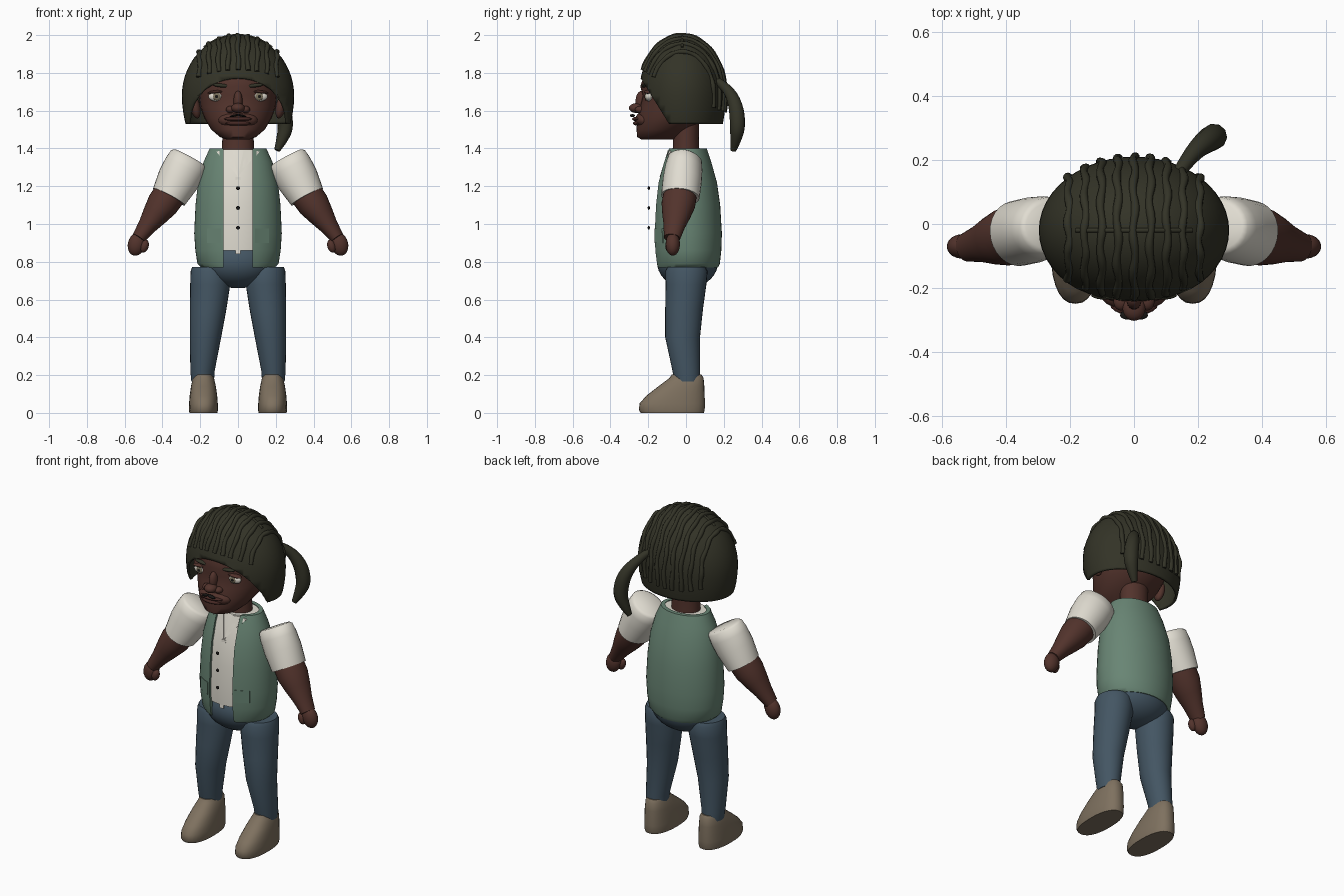
import bpy, bmesh, math
from mathutils import Vector, Matrix

cube = bpy.data.objects.get("Cube")
if cube:
    bpy.data.objects.remove(cube, do_unlink=True)


def material(name, r, g, b):
    m = bpy.data.materials.new(name)
    m.use_nodes = True
    m.diffuse_color = (r, g, b, 1)
    bsdf = m.node_tree.nodes["Principled BSDF"]
    bsdf.inputs["Base Color"].default_value = (r, g, b, 1)
    bsdf.inputs["Roughness"].default_value = 0.8
    return m


SKIN = material("brown skin", .085, .033, .025)
LIP = material("dark lip", .06, .021, .017)
HAIR = material("dark olive hair", .033, .033, .02)
CLOTH = material("off white cloth", .75, .72, .64)
VEST = material("sage green", .14, .235, .175)
DENIM = material("slate blue denim", .057, .092, .125)
SHOE = material("taupe suede", .21, .165, .115)
EYE = material("eye white", .72, .68, .6)
IRIS = material("hazel iris", .2, .17, .11)
BLACK = material("near black", .01, .009, .008)


def finish(name, bm, mat, angle=50):
    bmesh.ops.recalc_face_normals(bm, faces=bm.faces)
    mesh = bpy.data.meshes.new(name)
    bm.to_mesh(mesh)
    bm.free()
    mesh.materials.append(mat)
    ob = bpy.data.objects.new(name, mesh)
    bpy.context.collection.objects.link(ob)
    bpy.ops.object.select_all(action='DESELECT')
    ob.select_set(True)
    bpy.context.view_layer.objects.active = ob
    bpy.ops.object.shade_smooth_by_angle(angle=math.radians(angle))
    return ob


def skin_rings(bm, rings):
    """Join closed rings of points into a tube; returns the vertex rings."""
    vs = [[bm.verts.new(p) for p in ring] for ring in rings]
    n = len(vs[0])
    for a, b in zip(vs, vs[1:]):
        for i in range(n):
            j = (i + 1) % n
            bm.faces.new((a[i], a[j], b[j], b[i]))
    return vs


def oval(z, cx, cy, rx, ry, power=1.0, n=28):
    pts = []
    for i in range(n):
        t = 2 * math.pi * i / n
        s, c = math.sin(t), math.cos(t)
        pts.append((cx + rx * math.copysign(abs(s) ** power, s),
                    cy - ry * math.copysign(abs(c) ** power, c), z))
    return pts


def loft(name, rings, mat, power=1.0, start=None, end=None):
    """Capped tube through ovals (z, cx, cy, rx, ry), optionally laid from start towards end."""
    bm = bmesh.new()
    vs = skin_rings(bm, [oval(*r, power=power) for r in rings])
    bm.faces.new(vs[0])
    bm.faces.new(vs[-1])
    if start:
        d = Vector(end) - Vector(start)
        turn = d.to_track_quat('Z', 'Y').to_matrix().to_4x4()
        bm.transform(Matrix.Translation(start) @ turn)
    return finish(name, bm, mat)


def ball(name, loc, size, mat, tilt=0, segs=20):
    bm = bmesh.new()
    bmesh.ops.create_uvsphere(bm, u_segments=segs, v_segments=segs // 2 + 2, radius=1)
    bm.transform(Matrix.Translation(loc) @ Matrix.Rotation(tilt, 4, 'Y') @ Matrix.Diagonal((*size, 1)))
    return finish(name, bm, mat)


def cord(name, paths, mat, bevel, kind='POLY'):
    """Round cords through points (x, y, z, radius factor)."""
    cu = bpy.data.curves.new(name, 'CURVE')
    cu.dimensions, cu.bevel_depth, cu.bevel_resolution = '3D', bevel, 3
    cu.use_fill_caps = True
    for path in paths:
        sp = cu.splines.new(kind)
        sp.points.add(len(path) - 1)
        for p, q in zip(sp.points, path):
            p.co, p.radius = (*q[:3], 1), q[3]
        if kind == 'NURBS':
            sp.order_u, sp.use_endpoint_u = 3, True
        sp.use_smooth = True
    cu.materials.append(mat)
    ob = bpy.data.objects.new(name, cu)
    bpy.context.collection.objects.link(ob)


# Torso outline: height, half width, centre y, half depth
TORSO = [(.77, .195, .005, .165), (.79, .215, .007, .172), (.86, .226, .007, .18),
         (.95, .232, .007, .183), (1.1, .225, .006, .175), (1.22, .212, .004, .16),
         (1.33, .182, .003, .13), (1.4, .15, .003, .107)]


def torso_y(x, z, inset=0.0):
    """Front surface of the torso at x and z."""
    for a, b in zip(TORSO, TORSO[1:]):
        if z <= b[0]:
            break
    f = (z - a[0]) / (b[0] - a[0])
    rx, cy, ry = (a[i] + f * (b[i] - a[i]) - (inset if i != 2 else 0) for i in (1, 2, 3))
    return cy - ry * math.sqrt(max(0, 1 - (x / rx) ** 2))


def panel(name, outline, mat, inset=0.0, lift=.006):
    """Thin plate with an (x, z) outline laid on the torso front."""
    bm = bmesh.new()
    rings = [[(x, torso_y(x, z, inset) + dy, z) for x, z in outline] for dy in (-lift, .003)]
    vs = skin_rings(bm, rings)
    for ring in vs:
        bm.faces.new(ring)
    finish(name, bm, mat, 20)


# Shirt body
loft("shirt", [(min(max(z, .83), 1.395), 0, cy, rx - .013, ry - .013)
               for z, rx, cy, ry in TORSO[2:]], CLOTH)

# Vest: open-fronted wall with thickness
bm = bmesh.new()
rings, N = [], 40
for z, rx, cy, ry in TORSO:
    wall = []
    for off in (0, .024):
        w, d = rx - off, ry - off
        a = math.asin(.077 / w)
        arc = [a + (2 * math.pi - 2 * a) * i / N for i in range(N + 1)]
        pts = [(w * math.sin(t), cy - d * math.cos(t), z) for t in arc]
        wall += pts if off == 0 else pts[::-1]
    rings.append(wall)
vs = skin_rings(bm, rings)
for ring in (vs[0], vs[-1]):
    for i in range(N):
        bm.faces.new((ring[i], ring[i + 1], ring[-2 - i], ring[-1 - i]))
finish("vest", bm, VEST)

# Shirt front details
panel("shirt_placket", [(-.014, .84), (.014, .84), (.014, 1.25), (-.014, 1.25)], CLOTH, .013, .003)
for z in (1.19, 1.085, .98):
    ball("shirt_button", (0, -.197, z), (.01, .006, .01), BLACK, segs=12)

# Pelvis and neck
ball("pelvis", (0, .008, .8), (.2, .162, .14), DENIM, segs=32)
loft("neck", [(1.36, 0, 0, .088, .072), (1.45, 0, 0, .083, .068), (1.62, 0, 0, .085, .07)], SKIN)

# Head
loft("head", [(1.447, 0, -.15, .06, .085), (1.46, 0, -.15, .095, .108), (1.5, 0, -.125, .142, .137),
              (1.56, 0, -.07, .178, .188), (1.62, 0, -.045, .2, .2), (1.68, 0, -.03, .207, .2),
              (1.73, 0, -.03, .21, .212), (1.79, 0, -.03, .2, .19), (1.88, 0, -.03, .14, .13)], SKIN)
ball("nose_bridge", (0, -.235, 1.65), (.024, .032, .055), SKIN)
ball("nose_tip", (0, -.262, 1.614), (.036, .04, .026), SKIN)
ball("upper_lip", (0, -.25, 1.556), (.075, .036, .013), LIP)
ball("lower_lip", (0, -.248, 1.533), (.068, .033, .014), LIP)
ball("mouth_muzzle", (0, -.22, 1.55), (.105, .05, .045), SKIN)
ball("chin", (0, -.225, 1.482), (.06, .035, .03), SKIN)

# Hair shell, trimmed along the hairline and the nape
HC, RX, RY = Vector((0, -.02, 1.68)), .297, .23


def dome_z(h):
    return HC.z + h * (.32 if h > 0 else .42)


bm = bmesh.new()
bmesh.ops.create_uvsphere(bm, u_segments=48, v_segments=28, radius=1)
for v in bm.verts:
    v.co = (v.co.x * RX, HC.y + v.co.y * RY, dome_z(v.co.z))
for co, no in (((0, -.09, 1.53), (0, -.85, -.527)), ((0, 0, 1.53), (0, 0, -1))):
    bmesh.ops.bisect_plane(bm, geom=bm.verts[:] + bm.edges[:] + bm.faces[:],
                           plane_co=co, plane_no=no, clear_outer=True)
shell = finish("hair_cap", bm, HAIR)
solid = shell.modifiers.new("thickness", 'SOLIDIFY')
solid.thickness = .014

# Braids running from the brow over the crown to the nape
braids = []
for k in range(-4, 5):
    x = k * .051
    s = math.sqrt(1 - (x / RX) ** 2)
    path = []
    for i in range(33):
        t = math.radians(25 + 167 * i / 32)
        wob = .004 * math.sin(i * .9 + k * 2)
        path.append((x + wob, HC.y - RY * s * math.cos(t), dome_z(s * math.sin(t)),
                     1 + .12 * math.sin(i * 1.3 + k)))
    braids.append(path)
cord("hair_braids", braids, HAIR, .0125)
cord("crown_parting", [[(RX * math.sin(a), HC.y, dome_z(math.cos(a)), 1)
                        for a in (i * .13 for i in range(-5, 6))]], HAIR, .007)

# Side tail of hair
cord("hair_tail", [[(.14, .16, 1.76, .5), (.18, .22, 1.72, .65), (.235, .265, 1.63, 1),
                    (.255, .275, 1.52, 1.05), (.235, .265, 1.45, .8), (.207, .25, 1.39, .4)]],
     HAIR, .04, 'NURBS')

for s, side in ((1, "left"), (-1, "right")):
    # Face features
    ball(side + "_eye", (s * .115, -.196, 1.675), (.042, .021, .026), EYE)
    ball(side + "_iris", (s * .113, -.213, 1.675), (.02, .006, .02), IRIS)
    ball(side + "_pupil", (s * .113, -.217, 1.675), (.009, .004, .009), BLACK)
    ball(side + "_upper_eyelid", (s * .115, -.2, 1.699), (.048, .022, .009), SKIN, s * .1)
    ball(side + "_eyebrow", (s * .088, -.222, 1.733), (.046, .014, .01), HAIR, -s * .1)
    ball(side + "_nostril", (s * .04, -.242, 1.606), (.024, .028, .019), SKIN)
    ball(side + "_moustache", (s * .02, -.284, 1.574), (.024, .014, .006), BLACK, s * .2)
    ball(side + "_ear", (s * .226, -.05, 1.62), (.026, .035, .062), SKIN, s * .2)

    # Vest and collar trim
    panel(side + "_pocket", [(s * x, z) for x, z in ((.09, .9), (.165, .9), (.165, .975), (.09, .975))], VEST)
    panel(side + "_collar", [(s * x, z) for x, z in ((.0, 1.25), (.072, 1.34), (.072, 1.39), (.03, 1.39))],
          CLOTH, .013, .004)
    panel(side + "_collar_pin", [(s * x, z) for x, z in ((.098, 1.362), (.114, 1.382), (.098, 1.388))], CLOTH)

    # Arm
    loft(side + "_sleeve", [(0, 0, 0, .074, .095), (.012, 0, 0, .09, .108), (.06, 0, 0, .098, .113),
                            (.13, 0, 0, .103, .112), (.235, 0, 0, .102, .095)],
         CLOTH, 1, (s * .255, -.005, 1.35), (s * .365, -.03, 1.145))
    loft(side + "_forearm", [(0, 0, 0, .088, .086), (.07, 0, 0, .09, .084), (.14, 0, 0, .076, .068),
                             (.21, 0, 0, .058, .05), (.29, 0, 0, .044, .036)],
         SKIN, 1, (s * .36, -.03, 1.16), (s * .53, -.075, .92))
    ball(side + "_hand", (s * .537, -.07, .893), (.046, .038, .062), SKIN, -s * .25)
    ball(side + "_thumb", (s * .495, -.088, .883), (.022, .022, .035), SKIN, -s * .3)

    # Leg and shoe
    loft(side + "_leg", [(z, s * cx, cy, rx, ry) for z, cx, cy, rx, ry in (
        (.165, .187, .006, .06, .068), (.22, .188, .002, .064, .073), (.4, .172, -.018, .083, .092),
        (.55, .158, -.01, .097, .1), (.68, .147, 0, .106, .108), (.75, .146, .002, .105, .112),
        (.772, .148, .002, .095, .1))], DENIM)
    loft(side + "_shoe", [(z, s * .183, cy, rx, ry) for z, cy, rx, ry in (
        (0, -.073, .074, .167), (.015, -.075, .077, .174), (.05, -.073, .076, .173),
        (.09, -.056, .073, .155), (.14, -.025, .066, .122), (.185, .003, .056, .09),
        (.203, .003, .047, .078))], SHOE, .85)
